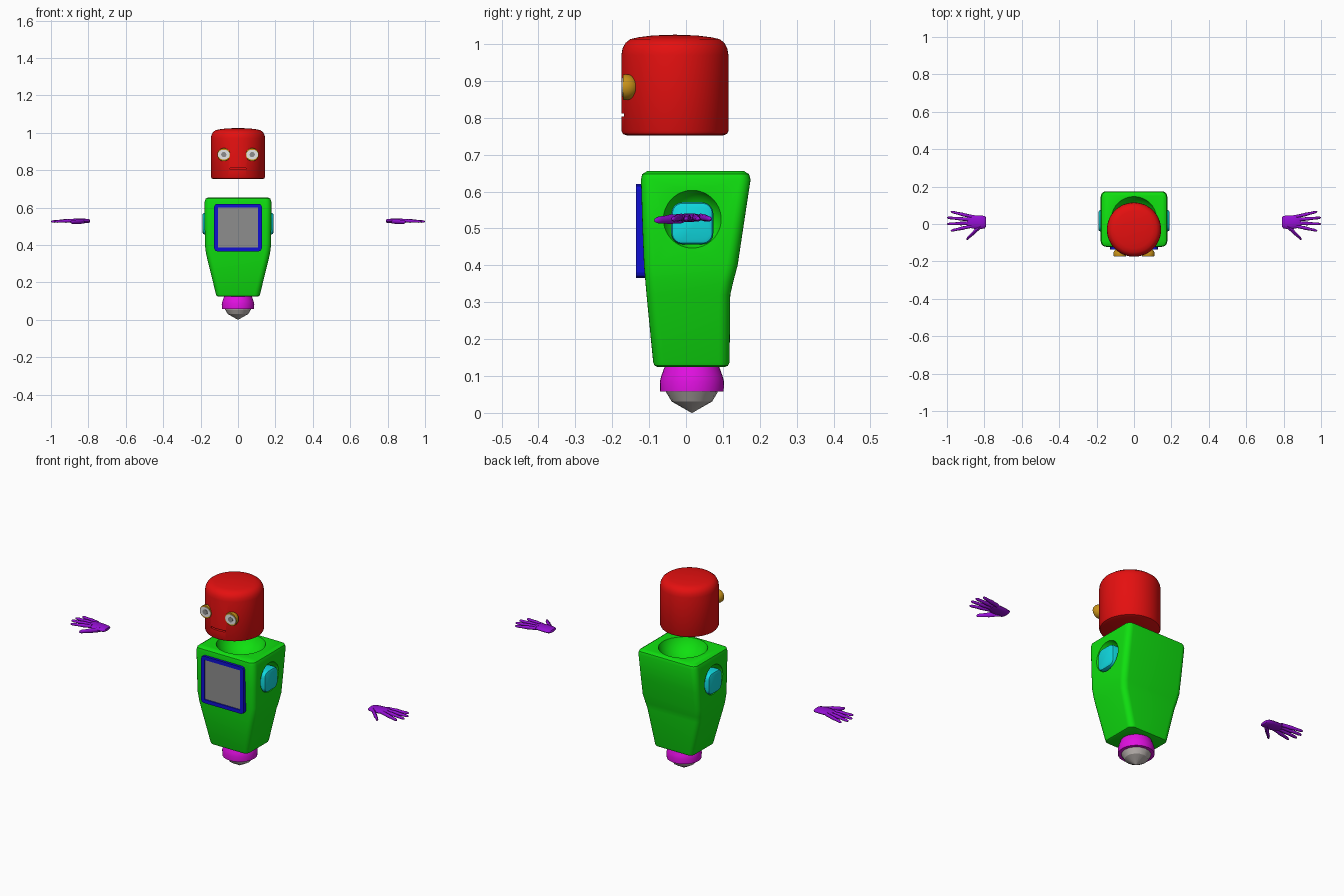
import bpy, bmesh, math
from mathutils import Matrix, Vector

if "Cube" in bpy.data.objects:
    bpy.data.objects.remove(bpy.data.objects["Cube"], do_unlink=True)


def material(name, r, g, b):
    m = bpy.data.materials.new(name)
    m.use_nodes = True
    m.diffuse_color = (r, g, b, 1)
    bsdf = next(n for n in m.node_tree.nodes if n.type == "BSDF_PRINCIPLED")
    bsdf.inputs["Base Color"].default_value = (r, g, b, 1)
    return m


RED = material("red", 0.78, 0.005, 0.005)
GREEN = material("green", 0.005, 0.75, 0.005)
BLUE = material("blue", 0.005, 0.005, 0.65)
GREY = material("screen grey", 0.27, 0.27, 0.27)
CYAN = material("cyan", 0.005, 0.7, 0.75)
MAGENTA = material("magenta", 0.75, 0.005, 0.75)
SILVER = material("warm silver", 0.5, 0.46, 0.44)
GOLD = material("gold", 0.58, 0.29, 0.01)
WHITE = material("white", 0.8, 0.8, 0.8)
PURPLE = material("purple", 0.3, 0.005, 0.66)


def finish(bm, name, *mats):
    bmesh.ops.recalc_face_normals(bm, faces=bm.faces)
    mesh = bpy.data.meshes.new(name)
    bm.to_mesh(mesh)
    bm.free()
    ob = bpy.data.objects.new(name, mesh)
    bpy.context.collection.objects.link(ob)
    for m in mats:
        mesh.materials.append(m)
    return ob


def activate(ob):
    bpy.ops.object.select_all(action="DESELECT")
    ob.select_set(True)
    bpy.context.view_layer.objects.active = ob


def smooth(ob, degrees=35):
    activate(ob)
    bpy.ops.object.shade_smooth_by_angle(angle=math.radians(degrees))
    return ob


def cut(ob, cutter):
    cutter.hide_render = True
    mod = ob.modifiers.new("cut", "BOOLEAN")
    mod.operation = "DIFFERENCE"
    mod.solver = "EXACT"
    mod.object = cutter
    activate(ob)
    bpy.ops.object.modifier_apply(modifier=mod.name)
    bpy.data.objects.remove(cutter, do_unlink=True)


def loft(bm, rings):
    """Skin a list of closed point rings and cap both ends."""
    loops = [[bm.verts.new(p) for p in ring] for ring in rings]
    n = len(loops[0])
    for a, b in zip(loops, loops[1:]):
        for i in range(n):
            j = (i + 1) % n
            bm.faces.new((a[i], a[j], b[j], b[i]))
    bm.faces.new(loops[0])
    bm.faces.new(loops[-1])


def turned(name, profile, y, mat, sides=48):
    """Solid of revolution about a vertical axis from (radius, z) pairs."""
    bm = bmesh.new()
    angles = [math.tau * i / sides for i in range(sides)]
    loft(bm, [[(r * math.cos(a), y + r * math.sin(a), z) for a in angles]
              for r, z in profile])
    return finish(bm, name, mat)


def box_bmesh(centre, size):
    bm = bmesh.new()
    bmesh.ops.create_cube(bm, size=1, matrix=Matrix.Translation(centre) @ Matrix.Diagonal((*size, 1)))
    return bm


def ball(name, centre, radius, *mats):
    bm = bmesh.new()
    bmesh.ops.create_uvsphere(bm, u_segments=40, v_segments=24, radius=radius,
                              matrix=Matrix.Translation(centre))
    return finish(bm, name, *mats)


def rounded_rect(z, hw, y0, y1, r, steps=6):
    pts = []
    corners = [(hw - r, y1 - r), (r - hw, y1 - r), (r - hw, y0 + r), (hw - r, y0 + r)]
    for q, (cx, cy) in enumerate(corners):
        for k in range(steps + 1):
            a = math.pi / 2 * (q + k / steps)
            pts.append((cx + r * math.cos(a), cy + r * math.sin(a), z))
    return pts


# Torso with rounded corners, neck bowl and shoulder sockets
bm = bmesh.new()
loft(bm, [rounded_rect(*s) for s in (
    (0.125, 0.107, -0.078, 0.107, 0.02), (0.128, 0.114, -0.085, 0.114, 0.025),
    (0.137, 0.118, -0.089, 0.118, 0.03), (0.32, 0.163, -0.107, 0.12, 0.03),
    (0.355, 0.171, -0.110, 0.128, 0.03), (0.40, 0.177, -0.114, 0.14, 0.03),
    (0.50, 0.178, -0.118, 0.155, 0.03), (0.632, 0.178, -0.122, 0.175, 0.03),
    (0.647, 0.173, -0.119, 0.171, 0.027), (0.655, 0.16, -0.106, 0.158, 0.02))])
torso = finish(bm, "torso", GREEN)
cut(torso, ball("neck_cutter", (0, 0.025, 0.70), 0.13))
for s in (-1, 1):
    cut(torso, ball("shoulder_cutter", (s * 0.205, 0.017, 0.525), 0.083))
smooth(torso)

# Shoulder pads
for s, side in ((1, "left"), (-1, "right")):
    bm = box_bmesh((s * 0.155, 0.017, 0.514), (0.07, 0.114, 0.114))
    rim = [e for e in bm.edges if abs(e.verts[0].co.x - e.verts[1].co.x) > 0.01]
    bmesh.ops.bevel(bm, geom=rim, offset=0.03, segments=4, profile=0.5, affect="EDGES")
    outer = [e for e in bm.edges if all(s * v.co.x > 0.185 for v in e.verts)]
    bmesh.ops.bevel(bm, geom=outer, offset=0.01, segments=2, profile=0.5, affect="EDGES")
    smooth(finish(bm, side + "_shoulder_pad", CYAN))

# Chest frame with a recessed screen
bm = box_bmesh((0, -0.115, 0.493), (0.254, 0.04, 0.254))
rim = [e for e in bm.edges if abs(e.verts[0].co.y - e.verts[1].co.y) > 0.01]
bmesh.ops.bevel(bm, geom=rim, offset=0.015, segments=2, profile=0.5, affect="EDGES")
bm.normal_update()
front = min(bm.faces, key=lambda f: f.calc_center_median().y)
bmesh.ops.inset_region(bm, faces=[front], thickness=0.02)
bmesh.ops.inset_region(bm, faces=[front], thickness=0.001, depth=-0.005)
front.material_index = 1
finish(bm, "chest_screen", BLUE, GREY)

# Base collar and pointed tip
smooth(turned("base_collar", [(0.072, 0.13), (0.075, 0.122), (0.083, 0.1), (0.087, 0.085),
                              (0.086, 0.058), (0.07, 0.058)], 0.016, MAGENTA, 32))
smooth(turned("base_tip", [(0.07, 0.07), (0.07, 0.056), (0.055, 0.031), (0.001, 0)],
              0.016, SILVER, 16), 20)

# Head with a mouth slot
head = turned("head", [(0.13, 0.752), (0.141, 0.756), (0.145, 0.764), (0.145, 0.97),
                       (0.142, 0.988), (0.134, 1.003), (0.121, 1.013), (0.1, 1.018),
                       (0.06, 1.023), (0.005, 1.025)], -0.03, RED, 64)
cut(head, finish(box_bmesh((0, -0.17, 0.808), (0.088, 0.03, 0.008)), "mouth_cutter"))
smooth(head)


# Eyes: gold sockets with a flat front, white disc and grey pupil
def disc(name, x, y, z, rx, rz, mat):
    bm = bmesh.new()
    angles = [math.tau * i / 24 for i in range(24)]
    loft(bm, [[(x + rx * math.cos(a), d, z + rz * math.sin(a)) for a in angles]
              for d in (y, y + 0.003)])
    return finish(bm, name, mat)


for s, side in ((1, "left"), (-1, "right")):
    x, z = s * 0.076, 0.883
    bm = bmesh.new()
    bmesh.ops.create_uvsphere(bm, u_segments=32, v_segments=20, radius=0.035,
                              matrix=Matrix.Translation((x, -0.163, z)))
    cutout = bmesh.ops.bisect_plane(bm, geom=bm.verts[:] + bm.edges[:] + bm.faces[:],
                                    plane_co=(0, -0.171, 0), plane_no=(0, -1, 0),
                                    clear_outer=True)
    rim = [e for e in cutout["geom_cut"] if isinstance(e, bmesh.types.BMEdge)]
    bmesh.ops.edgeloop_fill(bm, edges=rim)
    smooth(finish(bm, side + "_eye_socket", GOLD))
    disc(side + "_eye_white", x, -0.173, z, 0.032, 0.026, WHITE)
    disc(side + "_pupil", x, -0.175, z, 0.014, 0.014, GREY)


# Hands: palm, four fingers and a thumb in one mesh
def oval(s, x, y, z, hy, hz, sides=12):
    return [(s * x, y + hy * math.cos(math.tau * i / sides),
             z + hz * math.sin(math.tau * i / sides)) for i in range(sides)]


def finger(bm, s, start, tip, radius):
    a, b = Vector(start), Vector(tip)
    rings = []
    for t, k in ((0, 1), (0.3, 0.95), (0.4, 1.05), (0.65, 0.8), (0.88, 0.75), (0.97, 0.5), (1, 0.1)):
        p = a.lerp(b, t)
        rings.append(oval(s, p.x, p.y, p.z, radius * k, radius * k, 8))
    loft(bm, rings)


for s, side in ((1, "left"), (-1, "right")):
    bm = bmesh.new()
    loft(bm, [oval(s, *p) for p in (
        (0.792, 0.01, 0.528, 0.026, 0.007), (0.798, 0.01, 0.528, 0.033, 0.01),
        (0.825, 0.009, 0.529, 0.037, 0.012), (0.86, 0.011, 0.53, 0.036, 0.011),
        (0.882, 0.014, 0.531, 0.034, 0.009), (0.893, 0.014, 0.531, 0.028, 0.005))])
    for y0, x1, y1 in ((0.04, 0.98, 0.066), (0.023, 1.0, 0.034),
                       (0.005, 1.0, 0.0), (-0.012, 0.98, -0.036)):
        finger(bm, s, (0.87, y0, 0.531), (x1, y1, 0.525), 0.0095)
    finger(bm, s, (0.82, -0.012, 0.527), (0.896, -0.082, 0.522), 0.013)
    smooth(finish(bm, side + "_hand", PURPLE), 50)
